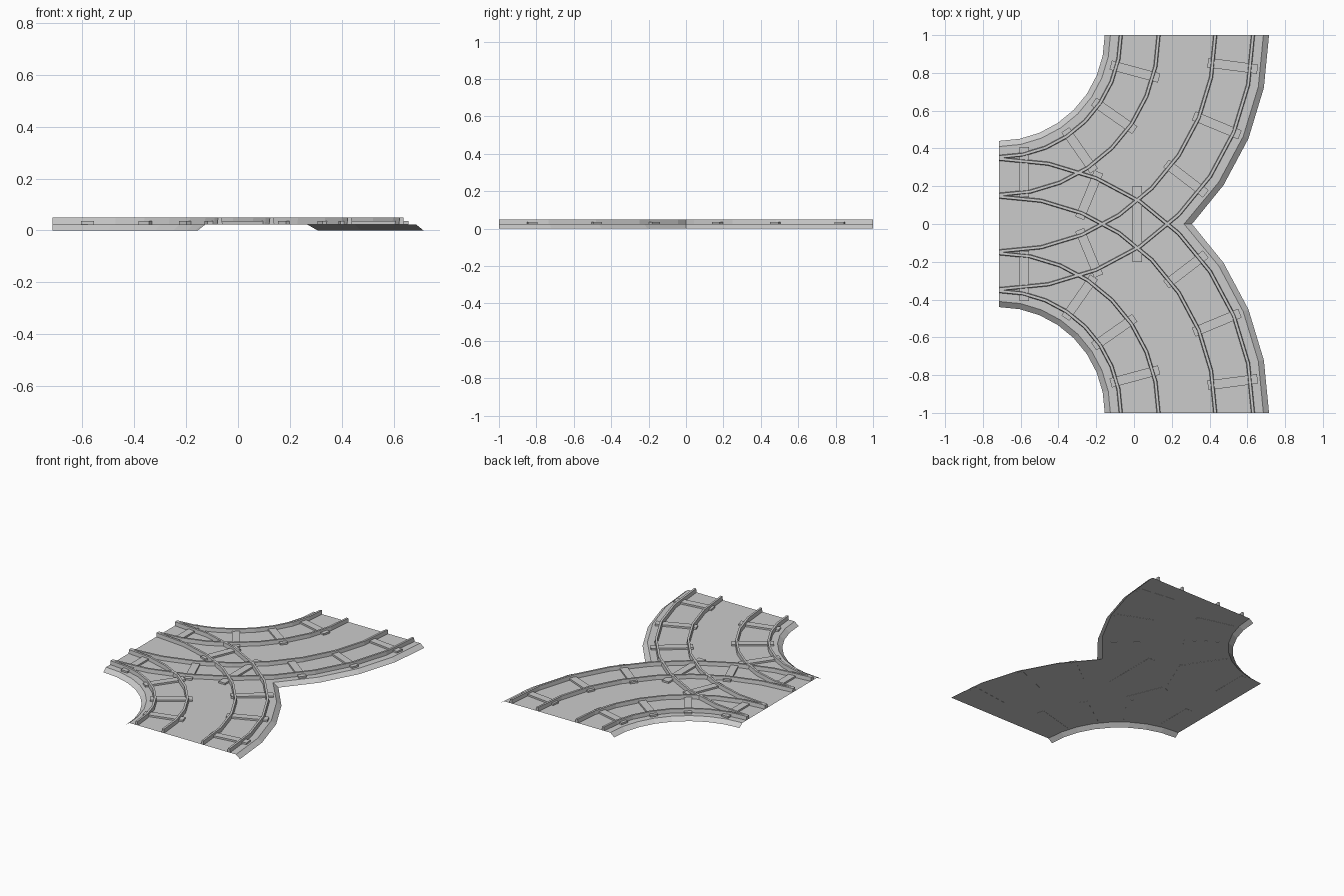
import bpy, bmesh, math
from mathutils import Matrix, Vector

cube = bpy.data.objects.get("Cube")
if cube:
    bpy.data.objects.remove(cube, do_unlink=True)

CX, CY = -0.715, 1.0      # centre of the curved track
DECK = 0.024              # height of the track bed
STEPS = 8                 # straight pieces per quarter turn
QUARTER = math.pi / 2

grey = bpy.data.materials.new("plain_grey")
grey.use_nodes = True
colour = (0.6, 0.6, 0.6, 1)
grey.diffuse_color = colour
grey.node_tree.nodes["Principled BSDF"].inputs["Base Color"].default_value = colour


def at(radius, angle, z):
    return Vector((CX + radius * math.cos(angle), CY - radius * math.sin(angle), z))


def finish(name, bm, mirrored=True):
    mesh = bpy.data.meshes.new(name)
    bm.to_mesh(mesh)
    bm.free()
    mesh.materials.append(grey)
    obj = bpy.data.objects.new(name, mesh)
    bpy.context.collection.objects.link(obj)
    if mirrored:
        mod = obj.modifiers.new("Mirror", 'MIRROR')
        mod.use_axis = (False, True, False)
        mod.use_clip = True
    return obj


def strip(bm, first, second):
    for i in range(len(first) - 1):
        bm.faces.new((first[i], first[i + 1], second[i + 1], second[i]))


# Track bed: an open sheet with sloping skirts, one half mirrored
bm = bmesh.new()
quarter = [QUARTER * i / STEPS for i in range(STEPS + 1)]


def edge_row(radius, z, outer):
    angles = quarter
    if outer:
        angles = quarter[:STEPS // 2] + [math.asin(CY / radius)]
    return [bm.verts.new(at(radius, a, z)) for a in angles]


inner_top, inner_foot = edge_row(0.59, DECK, False), edge_row(0.56, 0, False)
outer_top, outer_foot = edge_row(1.40, DECK, True), edge_row(1.43, 0, True)
corner = bm.verts.new((CX, 0, DECK))
bm.faces.new(inner_top + [corner] + outer_top[::-1])
strip(bm, inner_foot, inner_top)
strip(bm, outer_top, outer_foot)
for v in (corner, outer_top[-1], outer_foot[-1]):
    v.co.y = 0
bm.normal_update()
finish("track_bed", bm)

# Rails: tapered bars swept round the quarter turn
# (each crosses the middle line, so the mirror must not clip)
for name, radius in (("inner_near_rail", 0.645), ("inner_far_rail", 0.845),
                     ("outer_near_rail", 1.145), ("outer_far_rail", 1.345)):
    bm = bmesh.new()
    profile = ((-0.01, DECK), (-0.007, 0.05), (0.007, 0.05), (0.01, DECK))
    rows = [[bm.verts.new(at(radius + dr, a, z)) for a in quarter] for dr, z in profile]
    for i in range(4):
        strip(bm, rows[i], rows[(i + 1) % 4])
    for end in (0, -1):
        bm.faces.new([row[end] for row in rows])
    bmesh.ops.recalc_face_normals(bm, faces=bm.faces)
    rail = finish(name, bm)
    rail.modifiers["Mirror"].use_clip = False
    rail.modifiers["Mirror"].use_mirror_merge = False


# Sleepers: low boxes under the rails
def sleeper(bm, x, y, turn, length=0.265, width=0.05):
    place = (Matrix.Translation((x, y, 0.0295)) @ Matrix.Rotation(turn, 4, 'Z')
             @ Matrix.Diagonal((length, width, 0.013, 1)))
    bmesh.ops.create_cube(bm, size=1, matrix=place)


for name, radius, degrees in (("inner_sleepers", 0.745, (15, 35, 55)),
                              ("outer_sleepers", 1.248, (7.5, 22.5, 37.5, 67.5))):
    bm = bmesh.new()
    for d in degrees:
        a = math.radians(d)
        p = at(radius, a, 0)
        sleeper(bm, p.x, p.y, -a)
    obj = finish(name, bm)
    obj.modifiers["Mirror"].use_clip = False
    obj.modifiers["Mirror"].use_mirror_merge = False

bm = bmesh.new()
sleeper(bm, -0.58, 0.275, QUARTER)
finish("entry_sleepers", bm)

bm = bmesh.new()
sleeper(bm, 0.017, 0, QUARTER, 0.4)
finish("crossing_sleeper", bm, mirrored=False)
